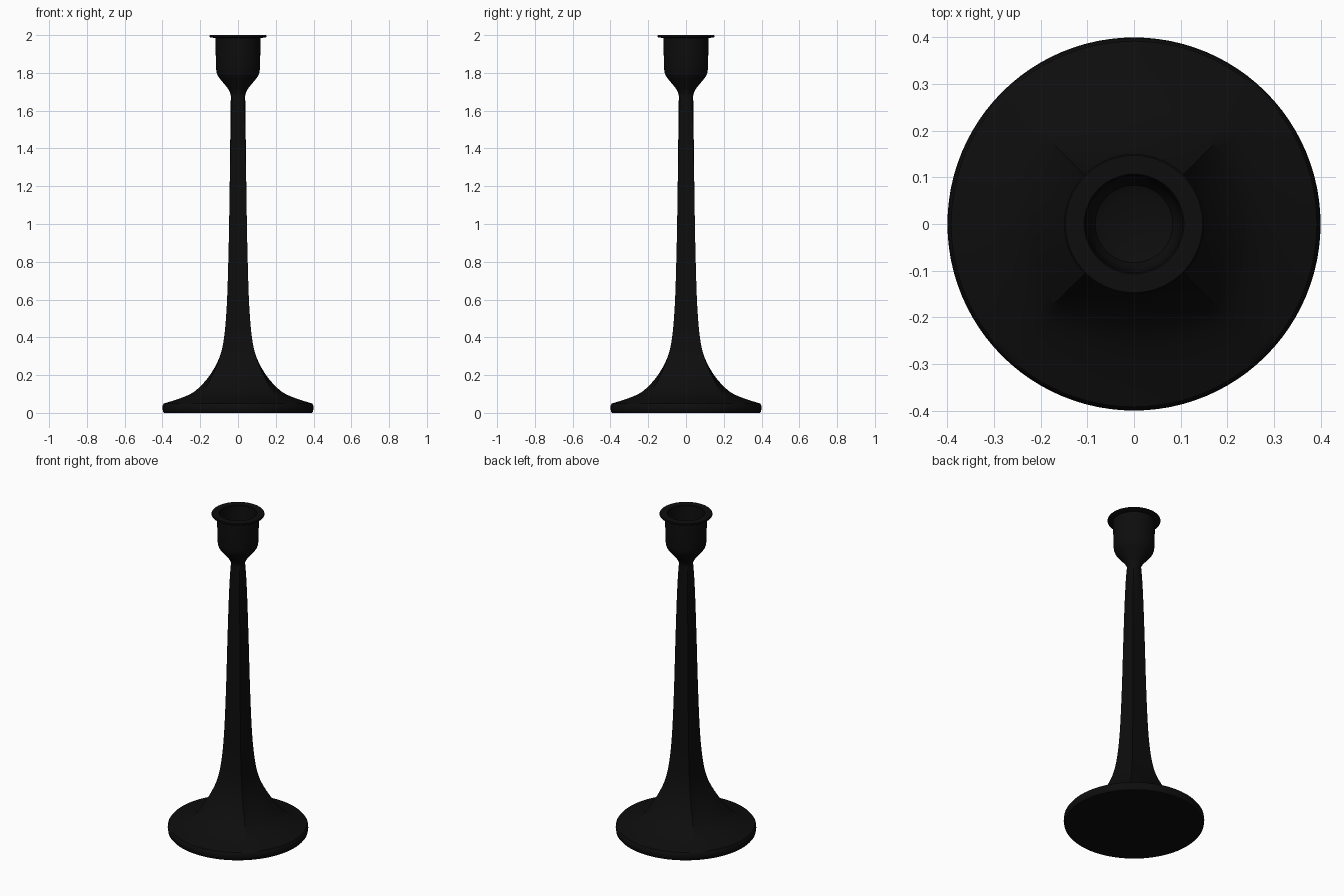
import bpy, bmesh, math

if "Cube" in bpy.data.objects:
    bpy.data.objects.remove(bpy.data.objects["Cube"])

SEG = 96

black = bpy.data.materials.new("black_paint")
black.diffuse_color = (0.004, 0.004, 0.004, 1)
black.use_nodes = True
black.node_tree.nodes["Principled BSDF"].inputs["Base Color"].default_value = black.diffuse_color


def smooth_rows(rows, steps):
    """Catmull-Rom resampling of profile rows."""
    out = []
    for i in range(len(rows) - 1):
        p = [rows[max(0, min(len(rows) - 1, i + d))] for d in (-1, 0, 1, 2)]
        for s in range(steps):
            t = s / steps
            out.append(tuple(
                0.5 * (2 * b + (c - a) * t + (2 * a - 5 * b + 4 * c - d) * t * t
                       + (3 * b - a - 3 * c + d) * t ** 3)
                for a, b, c, d in zip(*p)))
    return out + [rows[-1]]


def loft(name, rows, cap_start=True, cap_end=True):
    """Rows are (height, half width, squareness): 0 is round, 1 is square."""
    bm = bmesh.new()
    rings = []
    for z, r, k in rows:
        ring = []
        for i in range(SEG):
            a = 2 * math.pi * i / SEG
            c, s = math.cos(a), math.sin(a)
            q = r * (1 - k + k / max(abs(c), abs(s)))
            ring.append(bm.verts.new((q * c, q * s, z)))
        rings.append(ring)
    for lo, hi in zip(rings, rings[1:]):
        for i in range(SEG):
            j = (i + 1) % SEG
            bm.faces.new((lo[i], lo[j], hi[j], hi[i]))
    if cap_start:
        bm.faces.new(rings[0][::-1])
    if cap_end:
        bm.faces.new(rings[-1])
    bmesh.ops.recalc_face_normals(bm, faces=bm.faces)
    me = bpy.data.meshes.new(name)
    bm.to_mesh(me)
    bm.free()
    me.materials.append(black)
    ob = bpy.data.objects.new(name, me)
    bpy.context.collection.objects.link(ob)
    bpy.context.view_layer.objects.active = ob
    ob.select_set(True)
    bpy.ops.object.shade_smooth_by_angle(angle=math.radians(35))
    ob.select_set(False)
    return ob


# Round foot flaring up into a square tapering stem that turns round at the neck
foot_edge = [(0.0, 0.392, 0), (0.006, 0.397, 0), (0.025, 0.4, 0), (0.042, 0.398, 0)]
stem = [(0.05, 0.392, 0), (0.075, 0.312, 0.07), (0.105, 0.243, 0.25),
        (0.15, 0.19, 0.48), (0.21, 0.142, 0.72), (0.28, 0.104, 0.92),
        (0.35, 0.082, 1), (0.45, 0.068, 1), (0.62, 0.057, 1), (0.9, 0.049, 1),
        (1.2, 0.044, 0.95), (1.45, 0.041, 0.75), (1.6, 0.039, 0.5), (1.69, 0.038, 0.15)]
loft("foot_and_stem", foot_edge + smooth_rows(stem, 4))

# Candle cup: funnel, wall, thin rim and hollow socket in one turned profile
cup = [(1.66, 0.036, 0), (1.68, 0.038, 0), (1.70, 0.044, 0), (1.72, 0.055, 0),
       (1.77, 0.097, 0), (1.785, 0.107, 0), (1.80, 0.113, 0), (1.82, 0.116, 0),
       (1.90, 0.118, 0), (1.985, 0.12, 0), (1.987, 0.146, 0), (1.99, 0.15, 0),
       (1.997, 0.15, 0), (2.0, 0.147, 0), (2.0, 0.107, 0), (1.996, 0.104, 0),
       (1.86, 0.1, 0), (1.83, 0.095, 0), (1.81, 0.083, 0), (1.80, 0.06, 0)]
loft("candle_cup", cup)
